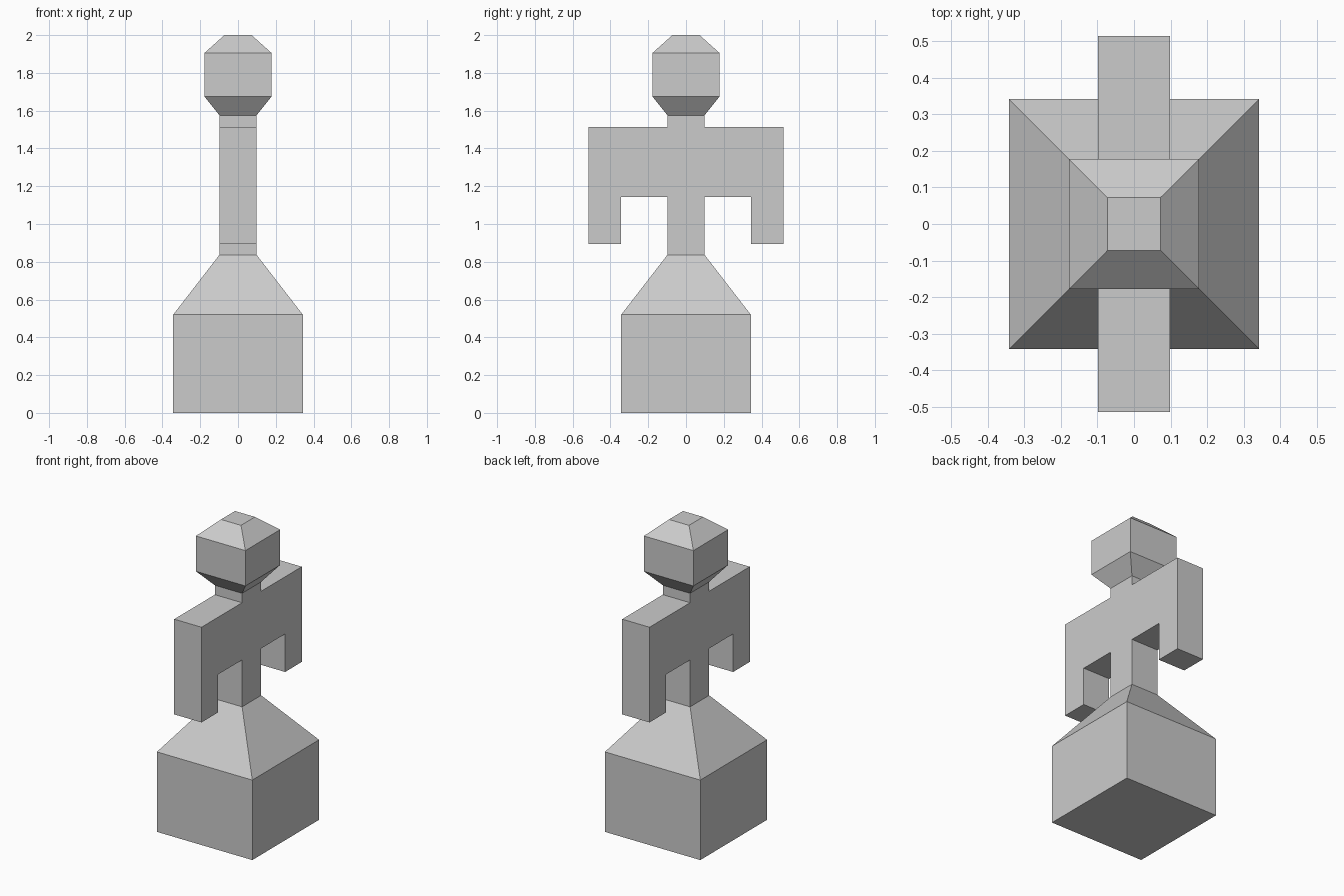
import bpy, bmesh

if "Cube" in bpy.data.objects:
    bpy.data.objects.remove(bpy.data.objects["Cube"])

NECK = 0.098            # half width of the waist, torso and neck
WAIST_Z, NECK_Z = 0.837, 1.575


def add_object(name, bm):
    bmesh.ops.recalc_face_normals(bm, faces=bm.faces)
    mesh = bpy.data.meshes.new(name)
    bm.to_mesh(mesh)
    bm.free()
    obj = bpy.data.objects.new(name, mesh)
    bpy.context.collection.objects.link(obj)
    return obj


def square_loft(name, sections, cap_bottom=False, cap_top=False):
    """Stack square rings (half width, z) and skin them with flat quads."""
    bm = bmesh.new()
    rings = [[bm.verts.new((sx * h, sy * h, z))
              for sx, sy in ((-1, -1), (1, -1), (1, 1), (-1, 1))]
             for h, z in sections]
    for low, high in zip(rings, rings[1:]):
        for i in range(4):
            j = (i + 1) % 4
            bm.faces.new((low[i], low[j], high[j], high[i]))
    if cap_bottom:
        bm.faces.new(rings[0][::-1])
    if cap_top:
        bm.faces.new(rings[-1])
    # make all normals face outwards, including on the open shells
    return add_object(name, bm)


# Pedestal-like lower body, open where it meets the waist
square_loft("base", [(0.343, 0), (0.343, 0.52), (NECK, WAIST_Z)], cap_bottom=True)

# Head, open where it meets the neck
square_loft("head", [(NECK, NECK_Z), (0.178, 1.675), (0.178, 1.905), (0.072, 2.0)],
            cap_top=True)

# Torso and arms: mirrored side profile (y, z) extruded across x
half = [(NECK, WAIST_Z), (NECK, 1.142), (0.344, 1.142), (0.344, 0.895),
        (0.515, 0.895), (0.515, 1.514), (NECK, 1.514), (NECK, NECK_Z)]
profile = half + [(-y, z) for y, z in reversed(half)]
bm = bmesh.new()
side = bm.faces.new([bm.verts.new((-NECK, y, z)) for y, z in profile])
# keep the starting face as the far side of the solid
grown = bmesh.ops.extrude_face_region(bm, geom=[side], use_keep_orig=True)
moved = [g for g in grown["geom"] if isinstance(g, bmesh.types.BMVert)]
bmesh.ops.translate(bm, verts=moved, vec=(2 * NECK, 0, 0))
bmesh.ops.recalc_face_normals(bm, faces=bm.faces)
# remove the hidden faces inside the waist and neck joints
hidden = [f for f in bm.faces
          if all(abs(v.co.z - WAIST_Z) < 1e-4 for v in f.verts)
          or all(abs(v.co.z - NECK_Z) < 1e-4 for v in f.verts)]
bmesh.ops.delete(bm, geom=hidden, context='FACES_ONLY')
add_object("torso_and_arms", bm)
